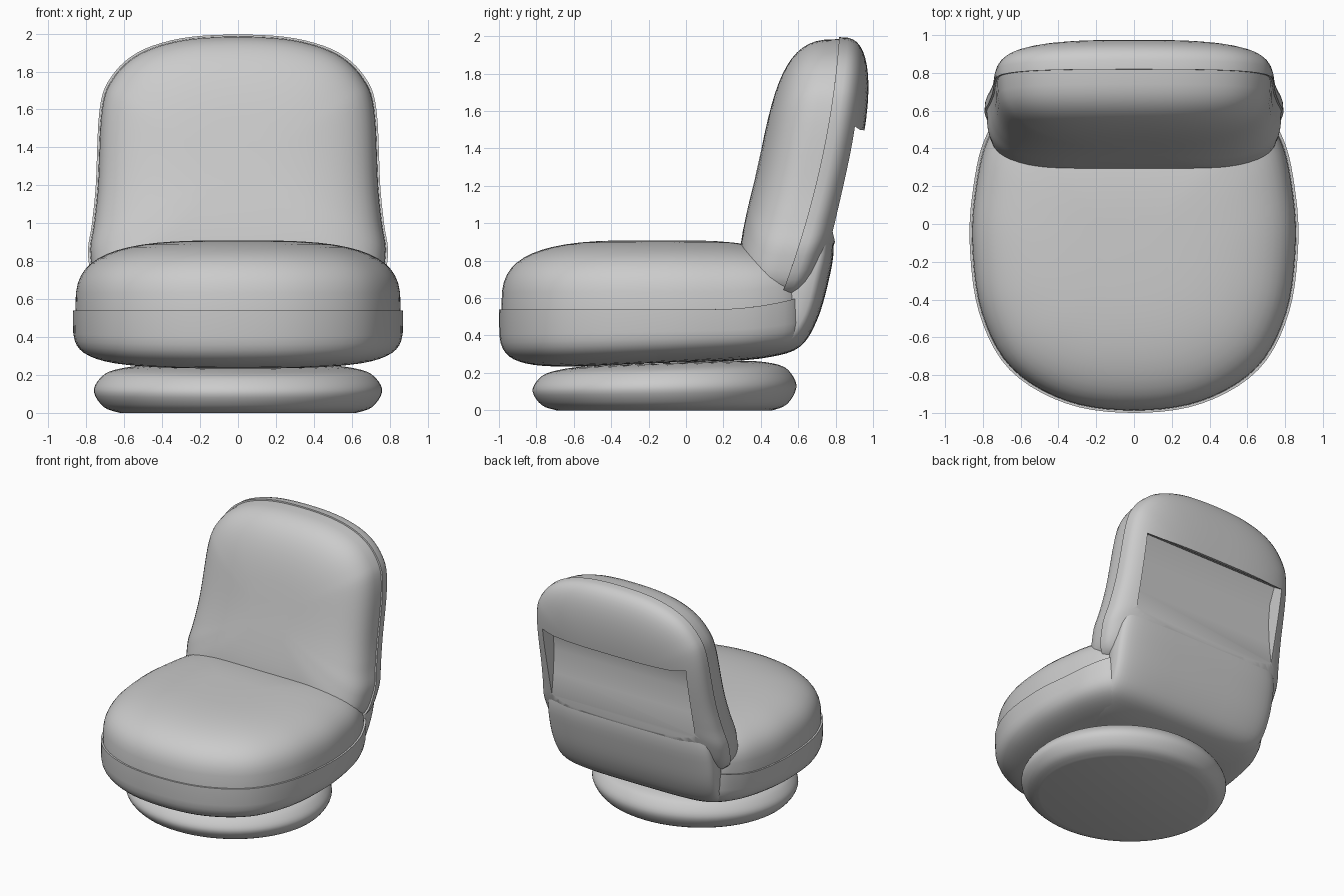
import bpy, bmesh
from math import sin, cos, pi, radians
from mathutils import Vector

if "Cube" in bpy.data.objects:
    bpy.data.objects.remove(bpy.data.objects["Cube"])

GREY = (0.6, 0.6, 0.6, 1.0)
mat = bpy.data.materials.new("soft_grey_upholstery")
mat.use_nodes = True
mat.diffuse_color = GREY
mat.node_tree.nodes["Principled BSDF"].inputs["Base Color"].default_value = GREY


def loft(name, rings):
    """Skin a stack of equal closed rings and cap both ends."""
    bm = bmesh.new()
    rows = [[bm.verts.new(p) for p in ring] for ring in rings]
    n = len(rows[0])
    for a, b in zip(rows, rows[1:]):
        for i in range(n):
            j = (i + 1) % n
            bm.faces.new((a[i], a[j], b[j], b[i]))
    bm.faces.new(rows[0][::-1])
    bm.faces.new(rows[-1])
    bmesh.ops.recalc_face_normals(bm, faces=bm.faces)
    mesh = bpy.data.meshes.new(name)
    bm.to_mesh(mesh)
    bm.free()
    mesh.materials.append(mat)
    obj = bpy.data.objects.new(name, mesh)
    bpy.context.collection.objects.link(obj)
    return obj


def smooth(obj, angle=40):
    bpy.ops.object.select_all(action='DESELECT')
    obj.select_set(True)
    bpy.context.view_layer.objects.active = obj
    bpy.ops.object.shade_smooth_by_angle(angle=radians(angle))


def spline(points, steps=5, closed=False):
    """Catmull-Rom curve through points of any dimension."""
    pts = [Vector(p) for p in points]
    n = len(pts)
    pick = (lambda i: pts[i % n]) if closed else (lambda i: pts[max(0, min(n - 1, i))])
    out = []
    for i in range(n if closed else n - 1):
        a, b, c, d = (pick(i + k) for k in (-1, 0, 1, 2))
        for k in range(steps):
            t = k / steps
            out.append(0.5 * (2 * b + (c - a) * t + (2 * a - 5 * b + 4 * c - d) * t ** 2
                              + (3 * b - a - 3 * c + d) * t ** 3))
    return out if closed else out + [pts[-1]]


def mirrored_outline(half):
    """Closed smooth outline from a half that starts and ends on the centre line."""
    return spline(half + [(-x, v) for x, v in half[-2:0:-1]], closed=True)


def pillow(name, half, centre, lower, upper, place):
    """Two puffed halves meeting at a seam; lower and upper give (size, roundness)."""
    outline = mirrored_outline(half)
    c = Vector(centre)
    rings = []
    angles = [pi / 2 * k / 14 for k in range(14)]
    for side, (depth, power), grow in ((-1, lower, 1.0), (1, upper, 0.985)):
        half_rings = []
        for a in angles:
            s = cos(a) ** (2 / power)
            f = sin(a) ** (2 / power)
            half_rings.append([place(c + (p - c) * s * grow, side * depth * f, f)
                               for p in outline])
        rings += half_rings[::-1] if side < 0 else half_rings
    return loft(name, rings)


# Round base, slightly thicker towards the rear
profile = spline([(0.82, 0), (0.93, 0.03), (1, 0.11), (0.96, 0.18), (0.86, 0.225),
                  (0.6, 0.25), (0.1, 0.25)], 4)
base = loft("round_base", [
    [(0.76 * r * cos(a), -0.115 + 0.705 * r * sin(a), z * (1 + 0.1 * r * sin(a)))
     for a in (2 * pi * k / 64 for k in range(64))] for r, z in profile])
smooth(base)


# Seat cushion, seam rising at the rear
def place_seat(p, offset, f):
    rise = 0.3 * max(0, p.y - 0.15) ** 2 * (1 - f)
    tilt = 0.045 * (p.y + 0.85) * f if offset < 0 else 0
    return (p.x, p.y, 0.54 + offset + rise + tilt)


seat = pillow("seat_cushion",
              [(0, -1), (0.36, -0.95), (0.66, -0.77), (0.82, -0.47), (0.87, -0.1),
               (0.85, 0.2), (0.79, 0.45), (0.66, 0.62), (0.35, 0.66), (0, 0.66)],
              (0, -0.15), (0.32, 5), (0.37, 3.2), place_seat)
smooth(seat)


# Backrest cushion, leaning along a curved seam
def place_back(p, offset, f):
    t = p.y - 0.64
    return (p.x, 0.52 + 0.37 * t - 0.11 * t * t - offset, p.y)


back = pillow("backrest_cushion",
              [(0, 1.995), (0.3, 1.975), (0.53, 1.9), (0.67, 1.77), (0.73, 1.6),
               (0.75, 1.2), (0.77, 1.0), (0.79, 0.82), (0.72, 0.63), (0.4, 0.58), (0, 0.57)],
              (0, 1.3), (0.2, 3), (0.335, 3), place_back)

# Hollow under the hood at the rear of the backrest
hollow = [(1.2, 1.46), (0.93, 1.5), (0.82, 1.57), (0.77, 1.45), (0.755, 1.3),
          (0.765, 1.12), (0.785, 0.95), (0.82, 0.8), (1.2, 0.8)]
cutter = loft("hollow_cutter", [[(x, y, z) for y, z in hollow] for x in (-0.63, 0.63)])
cutter.hide_render = True
cut = back.modifiers.new("hollow", 'BOOLEAN')
cut.operation = 'DIFFERENCE'
cut.solver = 'EXACT'
cut.object = cutter
bpy.context.view_layer.objects.active = back
bpy.ops.object.modifier_apply(modifier=cut.name)
bpy.data.objects.remove(cutter)
smooth(back)

# Curved shell joining seat and backrest: inner y, z, outer y, z, half width
path = spline([(-0.3, 0.4, -0.3, 0.25, 0.55), (0.2, 0.45, 0.2, 0.262, 0.66),
               (0.4, 0.5, 0.45, 0.285, 0.69), (0.45, 0.55, 0.61, 0.34, 0.7),
               (0.5, 0.6, 0.7, 0.48, 0.71), (0.52, 0.72, 0.76, 0.68, 0.72),
               (0.58, 0.9, 0.79, 0.88, 0.7), (0.64, 1.1, 0.755, 1.12, 0.62)], 4)


def shell_ring(row):
    inner, outer, width = Vector(row[0:2]), Vector(row[2:4]), row[4]
    ring = []
    for k in range(48):
        a = 2 * pi * k / 48
        u, v = (abs(w) ** 0.5 * (1 if w > 0 else -1) for w in (cos(a), sin(a)))
        p = inner.lerp(outer, 0.5 + 0.5 * v)
        ring.append((width * u, p.x, p.y))
    return ring


shell = loft("support_shell", [shell_ring(row) for row in path])
smooth(shell)
